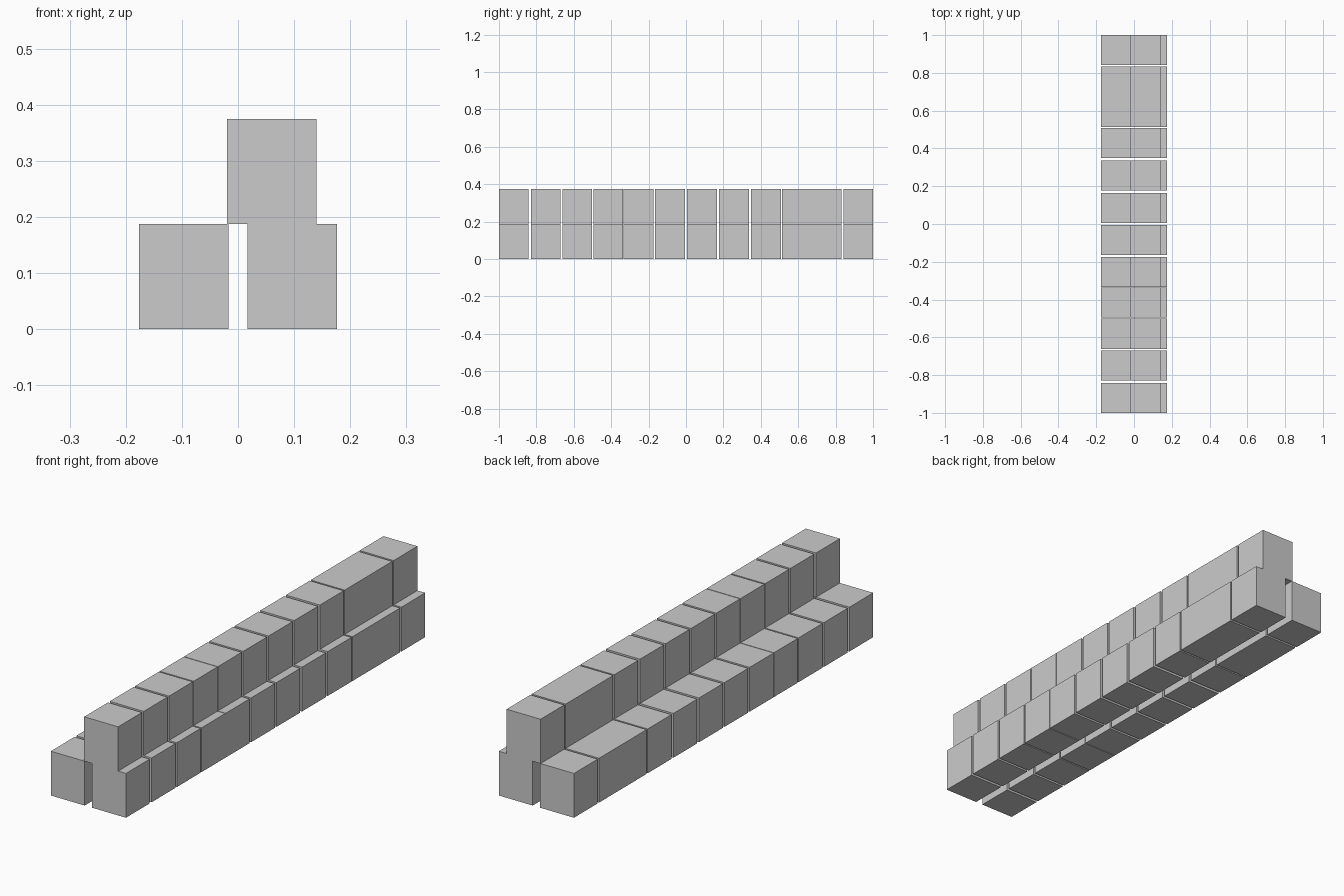
import bpy
import bmesh
from mathutils import Matrix

cube = bpy.data.objects.get("Cube")
if cube:
    bpy.data.objects.remove(cube, do_unlink=True)

SIDE, HEIGHT = 0.159, 0.1875

# Single plain grey material
grey = bpy.data.materials.new("light_grey")
grey.use_nodes = True
colour = (0.6, 0.6, 0.6, 1)
grey.diffuse_color = colour
grey.node_tree.nodes["Principled BSDF"].inputs["Base Color"].default_value = colour

# Shared block mesh, with its origin at the base
block = bpy.data.meshes.new("block")
bm = bmesh.new()
bmesh.ops.create_cube(bm, size=1, matrix=Matrix.Translation((0, 0, HEIGHT / 2))
                      @ Matrix.Diagonal((SIDE, SIDE, HEIGHT, 1)))
bm.to_mesh(block)
bm.free()
block.materials.append(grey)

# Slightly uneven spacing along the length, the same in every row
stations = (-0.921, -0.75, -0.581, -0.416, -0.254, -0.085,
            0.085, 0.256, 0.428, 0.594, 0.753, 0.921)

# Two rows on the ground and one stacked on top
rows = {
    "right_lower_block": (-0.0965, 0),
    "left_lower_block": (0.0965, 0),
    "upper_block": (0.06, HEIGHT),
}

for name, (x, z) in rows.items():
    for i, y in enumerate(stations, 1):
        obj = bpy.data.objects.new(f"{name}_{i}", block)
        obj.location = (x, y, z)
        bpy.context.collection.objects.link(obj)
